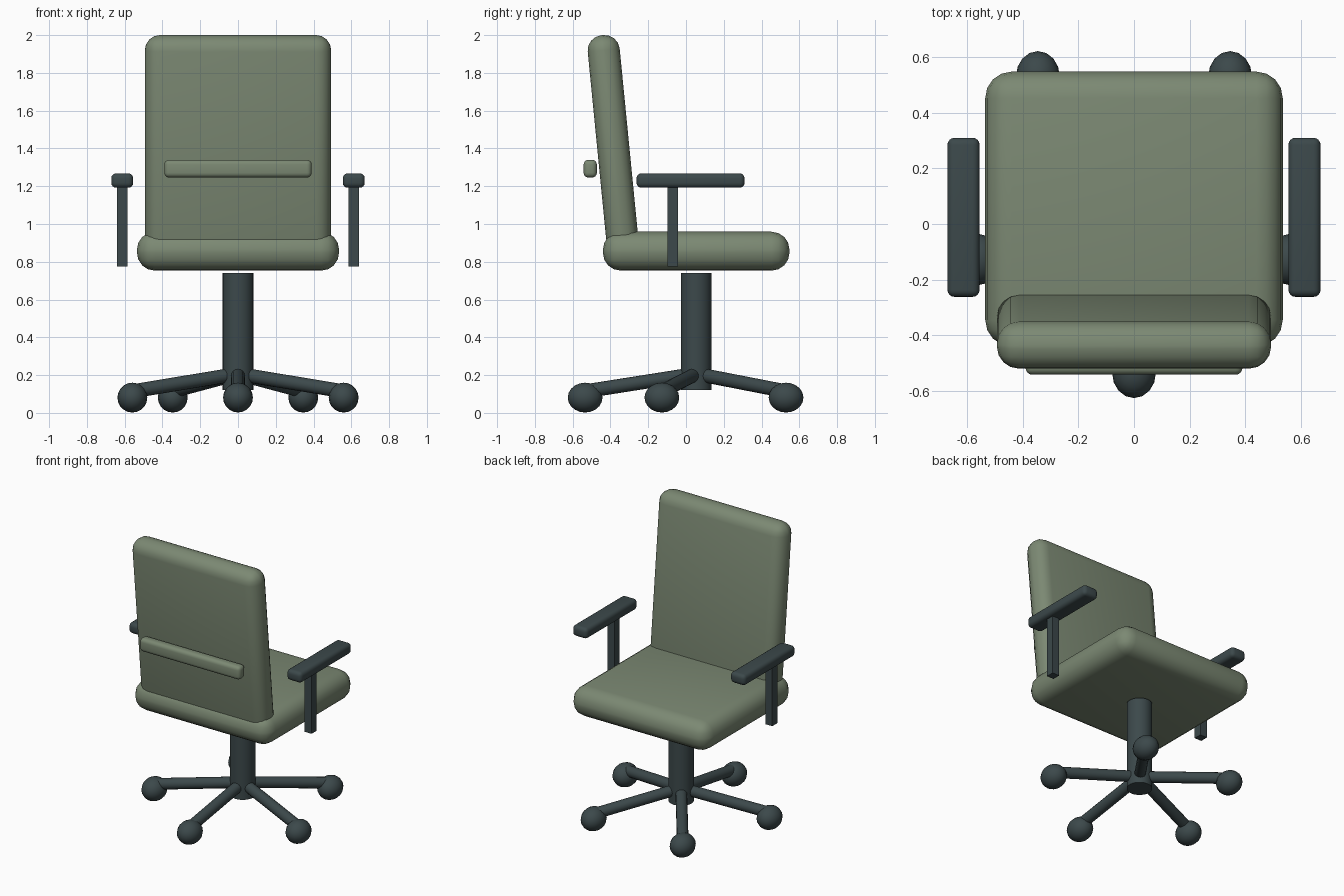
import bpy, math
from mathutils import Vector

cube = bpy.data.objects.get("Cube")
if cube:
    bpy.data.objects.remove(cube, do_unlink=True)


def material(name, rgb):
    m = bpy.data.materials.new(name)
    m.use_nodes = True
    colour = (*rgb, 1)
    m.diffuse_color = colour
    m.node_tree.nodes["Principled BSDF"].inputs["Base Color"].default_value = colour
    return m


green = material("sage_green", (0.2, 0.25, 0.172))
dark = material("dark_slate", (0.045, 0.066, 0.07))


def finish(name, mat, angle=35):
    ob = bpy.context.object
    ob.name = name
    ob.data.materials.append(mat)
    bpy.ops.object.shade_smooth_by_angle(angle=math.radians(angle))
    return ob


def box(name, mat, centre, size, radius=0, tilt=0):
    """Box with rounded edges, tilted about x."""
    bpy.ops.mesh.primitive_cube_add(size=1, location=centre)
    ob = bpy.context.object
    ob.scale = size
    bpy.ops.object.transform_apply(location=False, rotation=False, scale=True)
    ob.rotation_euler.x = tilt
    if radius:
        bevel = ob.modifiers.new("rounding", "BEVEL")
        bevel.width = radius
        bevel.segments = 4
        bevel.limit_method = "NONE"
        bpy.ops.object.modifier_apply(modifier=bevel.name)
    return finish(name, mat)


def rod(name, mat, start, end, radius, sides):
    start, end = Vector(start), Vector(end)
    axis = end - start
    bpy.ops.mesh.primitive_cylinder_add(
        vertices=sides, radius=radius, depth=axis.length, location=(start + end) / 2,
        rotation=axis.to_track_quat("Z", "Y").to_euler())
    return finish(name, mat)


BASE_Y = 0.054  # centre of seat and base

# Cushions
box("seat", green, (0, BASE_Y, 0.856), (1.07, 0.988, 0.206), 0.095)
box("backrest", green, (0, -0.387, 1.425), (0.986, 0.17, 1.155), 0.08, 0.098)
box("lumbar_bar", green, (0, -0.507, 1.293), (0.78, 0.07, 0.094), 0.025)

# Armrests
for side, x in (("left", 0.613), ("right", -0.613)):
    box(side + "_arm_post", dark, (x, -0.07, 0.985), (0.054, 0.056, 0.42))
    box(side + "_arm_pad", dark, (x, 0.024, 1.23), (0.116, 0.572, 0.076), 0.026)

# Central column
rod("column", dark, (0, BASE_Y, 0.12), (0, BASE_Y, 0.74), 0.081, 32)

# Five-star base with casters
for i in range(5):
    a = math.radians(-90 + 72 * i)
    direction = Vector((math.cos(a), math.sin(a), 0))
    hub = Vector((0, BASE_Y, 0))
    rod(f"base_leg_{i + 1}", dark, hub + direction * 0.03 + Vector((0, 0, 0.202)),
        hub + direction * 0.57 + Vector((0, 0, 0.117)), 0.037, 16)
    bpy.ops.mesh.primitive_uv_sphere_add(
        segments=16, ring_count=10, radius=1,
        location=hub + direction * 0.588 + Vector((0, 0, 0.081)))
    bpy.context.object.scale = (0.079, 0.092, 0.079)
    bpy.ops.object.transform_apply(location=False, rotation=False, scale=True)
    finish(f"caster_{i + 1}", dark, 50)
